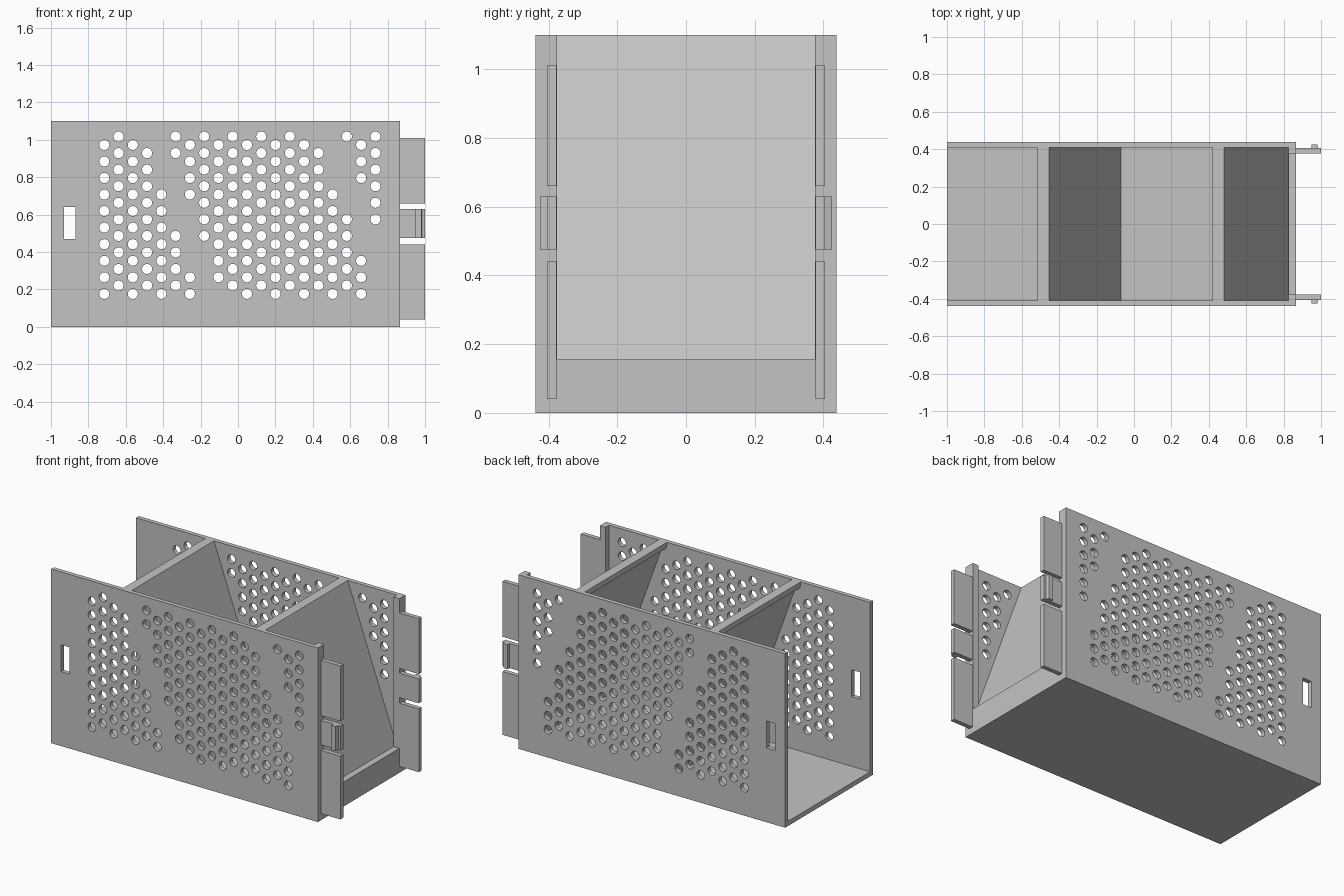
import bpy, bmesh, math
from mathutils import Matrix, Vector

cube = bpy.data.objects.get("Cube")
if cube:
    bpy.data.objects.remove(cube, do_unlink=True)

grey = bpy.data.materials.new("plain_grey")
grey.use_nodes = True
COLOUR = (0.55, 0.55, 0.55, 1)
grey.diffuse_color = COLOUR
grey.node_tree.nodes["Principled BSDF"].inputs["Base Color"].default_value = COLOUR

LEFT, RIGHT, HALF_Y, TOP = -1.0, 0.865, 0.438, 1.10
INNER_Y, FLOOR, POST_X = 0.41, 0.03, 0.825
RUN = 0.385                         # sideways run of a sloping divider
DIVIDER_TOPS = (-0.455, 0.48)       # right top edge of each divider


def finish(bm, name):
    bmesh.ops.recalc_face_normals(bm, faces=bm.faces)
    mesh = bpy.data.meshes.new(name)
    bm.to_mesh(mesh)
    bm.free()
    mesh.materials.append(grey)
    obj = bpy.data.objects.new(name, mesh)
    bpy.context.collection.objects.link(obj)
    return obj


def add_box(bm, x, y, z):
    size = Vector((x[1] - x[0], y[1] - y[0], z[1] - z[0]))
    mid = Vector((sum(x), sum(y), sum(z))) / 2
    bmesh.ops.create_cube(bm, size=1, matrix=Matrix.Translation(mid) @ Matrix.Diagonal(size).to_4x4())


def box(name, x, y, z):
    bm = bmesh.new()
    add_box(bm, x, y, z)
    return finish(bm, name)


def prism(name, points, offset):
    """Extrude a closed outline of 3D points."""
    bm = bmesh.new()
    face = bm.faces.new([bm.verts.new(p) for p in points])
    out = bmesh.ops.extrude_face_region(bm, geom=[face])
    verts = [v for v in out["geom"] if isinstance(v, bmesh.types.BMVert)]
    bmesh.ops.translate(bm, verts=verts, vec=offset)
    return finish(bm, name)


def cut(obj, cutter):
    mod = obj.modifiers.new("cut", 'BOOLEAN')
    mod.operation, mod.solver, mod.object = 'DIFFERENCE', 'EXACT', cutter
    graph = bpy.context.evaluated_depsgraph_get()
    mesh = bpy.data.meshes.new_from_object(obj.evaluated_get(graph))
    obj.modifiers.clear()
    obj.data = mesh
    bpy.data.objects.remove(cutter, do_unlink=True)


def slope_x(top_x, z):
    return top_x + RUN * (TOP - z) / (TOP - FLOOR)


# Tray: floor, two side walls, end posts and a low end lip
tray = box("tray", (LEFT, RIGHT), (-HALF_Y, HALF_Y), (0, TOP))
cut(tray, box("cavity", (-1.2, POST_X), (-INNER_Y, INNER_Y), (FLOOR, 1.3)))
cut(tray, box("end_opening", (0.75, 1.0), (-0.375, 0.375), (0.155, 1.3)))

# Staggered vent holes that leave solid bands beside the dividers, and latch slots
bm = bmesh.new()
turn = Matrix.Rotation(math.pi / 2, 4, 'X')
for col in range(20):
    x = -0.715 + 0.0763 * col
    for row in range(10):
        z = (0.176 if col % 2 == 0 else 0.2205) + 0.0885 * row
        gaps = [x - slope_x(t, z) for t in DIVIDER_TOPS]
        if all(g < -0.085 or g > 0.043 for g in gaps):
            bmesh.ops.create_cone(bm, cap_ends=True, segments=24, radius1=0.027, radius2=0.027,
                                  depth=1.2, matrix=Matrix.Translation((x, 0, z)) @ turn)
add_box(bm, (-0.93, -0.87), (-0.6, 0.6), (0.47, 0.64))
cut(tray, finish(bm, "hole_cutter"))

# Sloping dividers with a thicker rounded top rim
for name, t in zip(("left_divider", "right_divider"), DIVIDER_TOPS):
    outline = [(t, TOP), (slope_x(t, FLOOR), FLOOR), (slope_x(t, FLOOR) - 0.04, FLOOR),
               (slope_x(t, 1.03) - 0.04, 1.03), (t - 0.035, 1.045),
               (t - 0.053, 1.06), (t - 0.06, 1.08), (t - 0.06, TOP)]
    prism(name, [(x, -INNER_Y, z) for x, z in outline], (0, 2 * INNER_Y, 0))

# Joining tabs and snap latches on both sides
for side, s in (("front", -1), ("back", 1)):
    y = sorted((s * 0.377, s * 0.405))
    box(side + "_lower_tab", (RIGHT, 1.0), y, (0.04, 0.44))
    box(side + "_upper_tab", (RIGHT, 1.0), y, (0.66, 1.01))
    latch = [(RIGHT, 0.377), (1.0, 0.377), (1.0, 0.405), (0.985, 0.405), (0.98, 0.425),
             (0.95, 0.425), (0.95, 0.405), (RIGHT, 0.405)]
    prism(side + "_latch", [(x, s * d, 0.475) for x, d in latch], (0, 0, 0.155))
